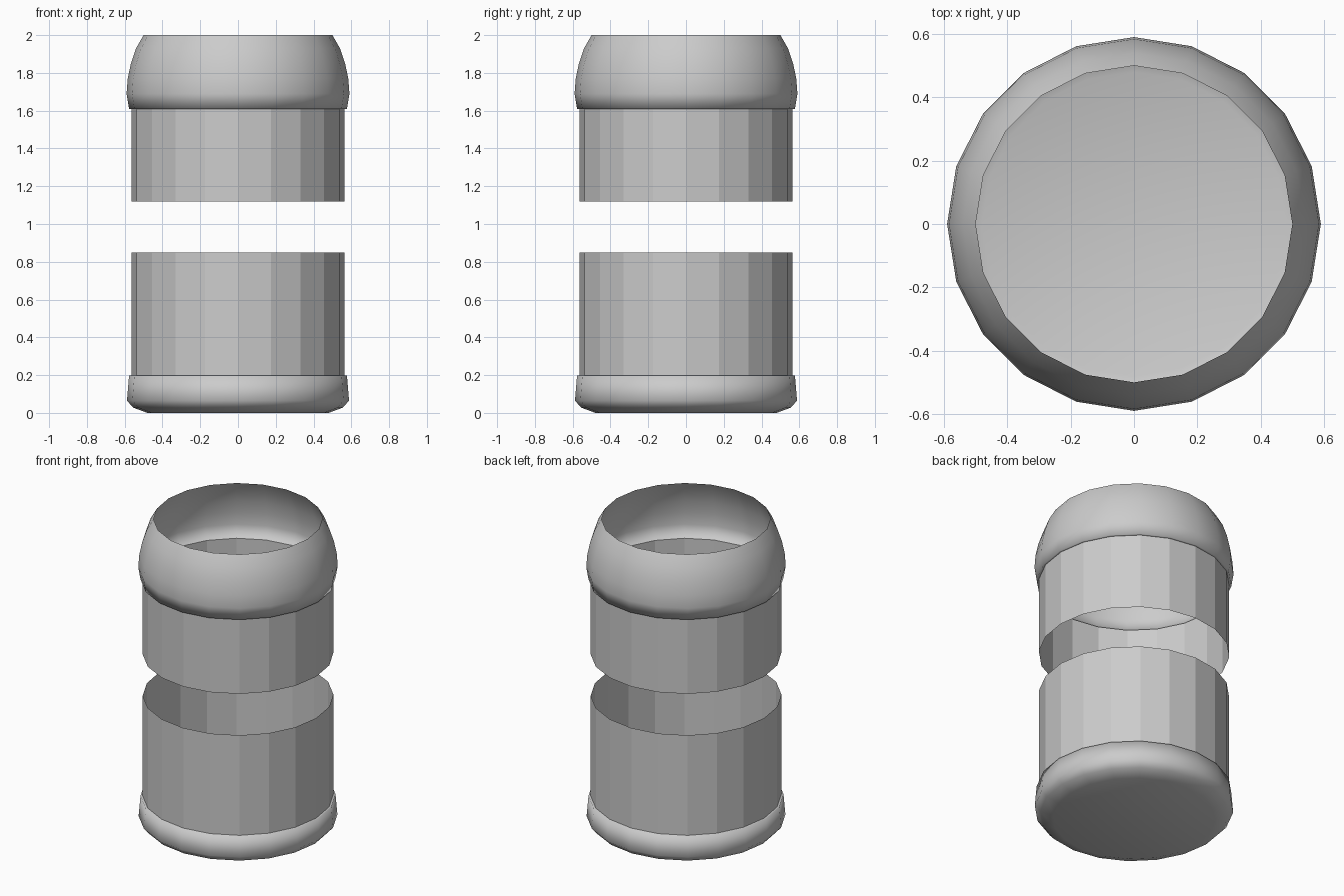
import bpy
import bmesh
from math import cos, sin, tau

SIDES = 20

default_cube = bpy.data.objects.get("Cube")
if default_cube:
    bpy.data.objects.remove(default_cube, do_unlink=True)

grey = bpy.data.materials.new("light_grey")
grey.use_nodes = True
grey.diffuse_color = (0.6, 0.6, 0.6, 1)
grey.node_tree.nodes["Principled BSDF"].inputs["Base Color"].default_value = (0.6, 0.6, 0.6, 1)


def lathe(name, profile, smooth=False, closed_bottom=False):
    """Turn a bottom-to-top (radius, height) profile into an open shell."""
    bm = bmesh.new()
    rings = []
    for radius, z in profile:
        rings.append([bm.verts.new((radius * cos(tau * i / SIDES),
                                    radius * sin(tau * i / SIDES), z))
                      for i in range(SIDES)])
    for low, high in zip(rings, rings[1:]):
        for i in range(SIDES):
            j = (i + 1) % SIDES
            bm.faces.new((low[i], low[j], high[j], high[i]))
    if closed_bottom:
        bm.faces.new(reversed(rings[0]))
    for face in bm.faces:
        face.smooth = smooth
    mesh = bpy.data.meshes.new(name)
    bm.to_mesh(mesh)
    bm.free()
    mesh.materials.append(grey)
    obj = bpy.data.objects.new(name, mesh)
    bpy.context.collection.objects.link(obj)
    return obj


# Rounded foot with a flat underside and a narrow lip against the wall
lathe("base_cap", [(0.48, 0), (0.555, 0.028), (0.588, 0.065),
                   (0.577, 0.197), (0.564, 0.197)], smooth=True, closed_bottom=True)

# Two faceted wall sections, open at both ends, with a gap between
lathe("lower_wall", [(0.564, 0.197), (0.564, 0.85)])
lathe("upper_wall", [(0.564, 1.12), (0.564, 1.61)])

# Rounded shoulder, open at the top
lathe("shoulder_dome", [(0.564, 1.61), (0.577, 1.61), (0.59, 1.69), (0.584, 1.77),
                        (0.567, 1.85), (0.54, 1.93), (0.5, 2.0)], smooth=True)
